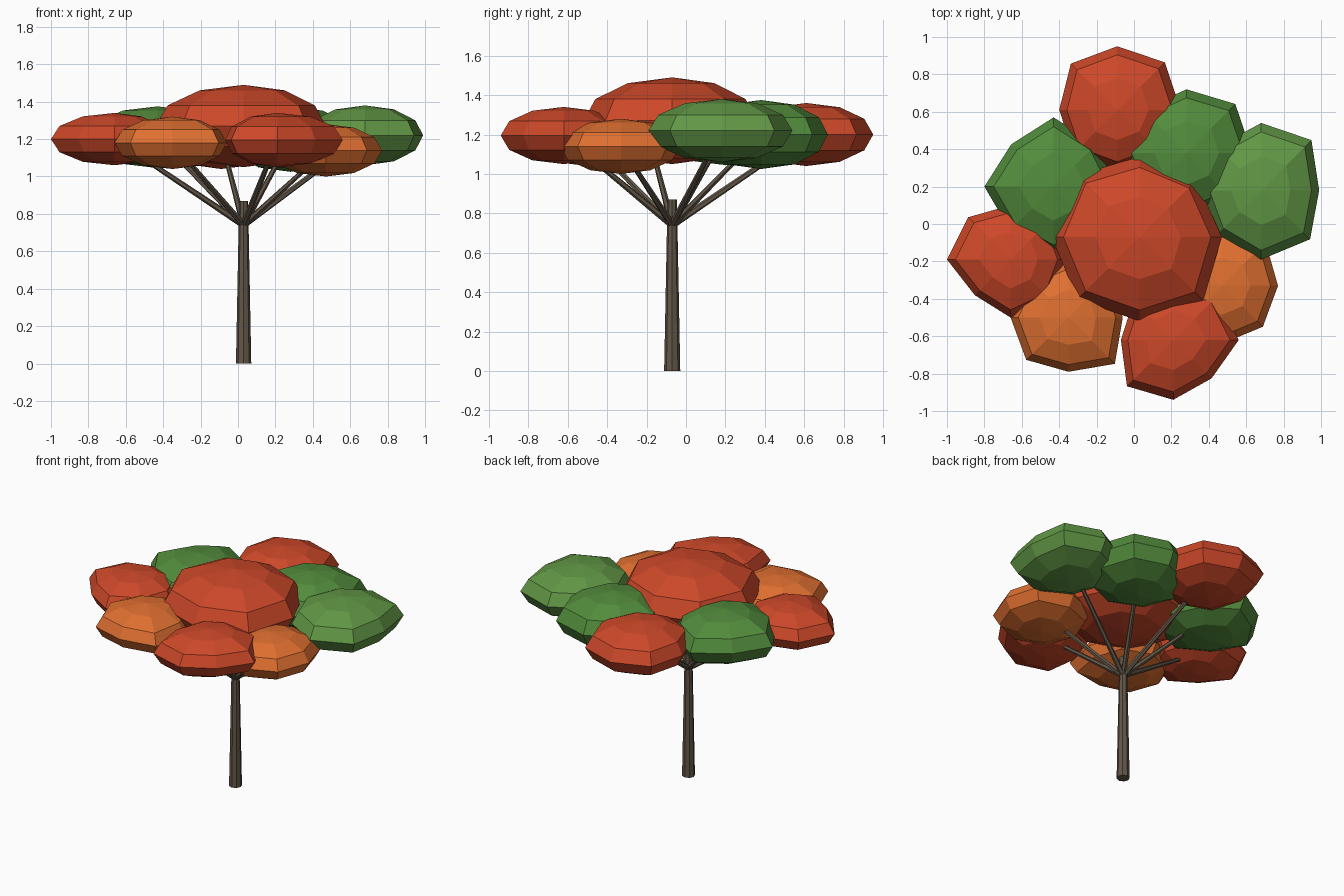
import bpy, bmesh, math
from mathutils import Vector

if "Cube" in bpy.data.objects:
    bpy.data.objects.remove(bpy.data.objects["Cube"])


def material(name, rgb):
    m = bpy.data.materials.new(name)
    m.diffuse_color = (*rgb, 1)
    m.use_nodes = True
    m.node_tree.nodes["Principled BSDF"].inputs["Base Color"].default_value = m.diffuse_color
    return m


RED = material("red_leaves", (0.61, 0.065, 0.022))
ORANGE = material("orange_leaves", (0.74, 0.16, 0.03))
GREEN = material("green_leaves", (0.085, 0.26, 0.045))
LIGHT = material("light_green_leaves", (0.12, 0.31, 0.06))
BARK = material("bark", (0.125, 0.095, 0.065))


def finish(bm, name, mat):
    me = bpy.data.meshes.new(name)
    bm.to_mesh(me)
    bm.free()
    me.materials.append(mat)
    ob = bpy.data.objects.new(name, me)
    bpy.context.collection.objects.link(ob)
    return ob


def limb(name, a, b, r1, r2, sides):
    a, b = Vector(a), Vector(b)
    bm = bmesh.new()
    bmesh.ops.create_cone(bm, cap_ends=True, segments=sides, radius1=r1, radius2=r2, depth=(b - a).length)
    ob = finish(bm, name, BARK)
    ob.location = (a + b) / 2
    ob.rotation_euler = (b - a).to_track_quat('Z', 'Y').to_euler()


def clump(name, mat, centre, h, radii):
    # flattened eight-sided sphere, pulled in or out along each meridian
    bm = bmesh.new()
    bmesh.ops.create_uvsphere(bm, u_segments=8, v_segments=6, radius=1)
    for v in bm.verts:
        i = round(math.atan2(v.co.y, v.co.x) / (math.pi / 4)) % 8
        v.co = (v.co.x * radii[i], v.co.y * radii[i], v.co.z * h)
    finish(bm, name, mat).location = centre


# trunk
X, Y = 0.03, -0.07
limb("trunk", (X, Y, 0), (X, Y, 0.87), 0.041, 0.024, 8)

# leaf clumps: centre, half height, outline radius every 45 degrees
clumps = [
    ("crown_top", RED, (X, Y, 1.27), .22, (.44, .43, .43, .47, .47, .47, .45, .48)),
    ("crown_back", RED, (-.09, .61, 1.2), .16, (.34, .36, .34, .35, .31, .33, .32, .33)),
    ("crown_back_right", GREEN, (.28, .38, 1.2), .175, (.35, .37, .34, .33, .34, .34, .34, .34)),
    ("crown_right", LIGHT, (.68, .18, 1.22), .16, (.31, .38, .36, .33, .32, .33, .37, .37)),
    ("crown_front_right", ORANGE, (.47, -.33, 1.14), .14, (.30, .33, .30, .31, .31, .31, .31, .31)),
    ("crown_front", RED, (.21, -.62, 1.195), .145, (.35, .33, .31, .30, .28, .35, .32, .29)),
    ("crown_front_left", ORANGE, (-.35, -.50, 1.18), .14, (.29, .31, .30, .30, .31, .32, .29, .35)),
    ("crown_left", RED, (-.66, -.19, 1.2), .14, (.29, .30, .29, .32, .34, .27, .31, .30)),
    ("crown_back_left", GREEN, (-.43, .20, 1.21), .165, (.34, .32, .37, .32, .37, .33, .36, .34)),
]
for name, mat, c, h, radii in clumps:
    clump(name, mat, c, h, radii)

# branches fan out from the trunk into each outer clump
fork = Vector((X, Y, 0.74))
for name, mat, c, h, radii in clumps[1:]:
    limb(name.replace("crown", "branch"), fork, fork.lerp(Vector(c), 0.88), 0.018, 0.012, 6)
